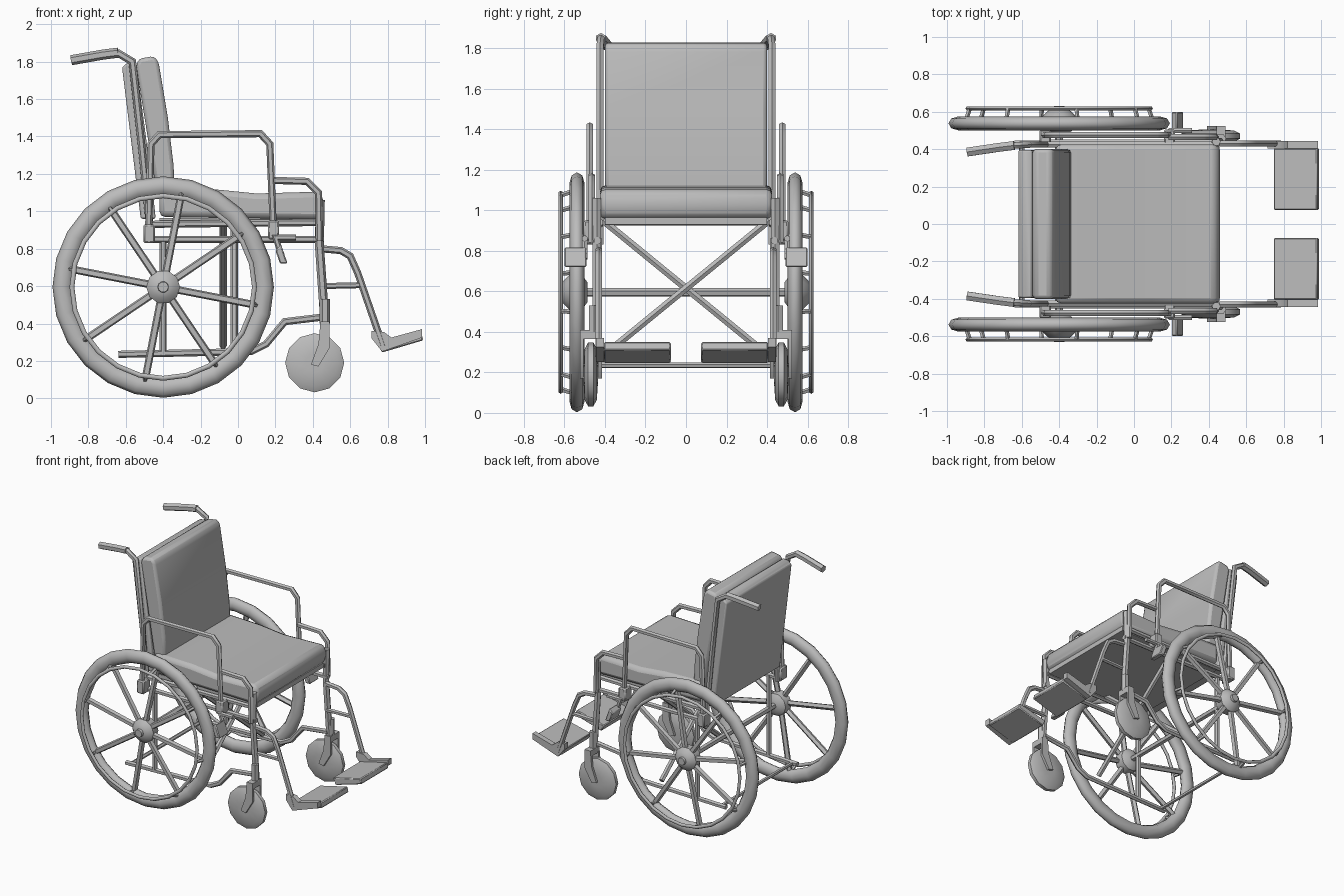
import bpy, bmesh, math
from mathutils import Vector

if "Cube" in bpy.data.objects:
    bpy.data.objects.remove(bpy.data.objects["Cube"])

grey = bpy.data.materials.new("plain grey")
grey.diffuse_color = (0.5, 0.5, 0.5, 1)
grey.use_nodes = True
grey.node_tree.nodes["Principled BSDF"].inputs["Base Color"].default_value = grey.diffuse_color


def finish(name, bm, mirror=False, bevel=0, segments=2, angle=40):
    """Turn a bmesh into an object, optionally bevelled and mirrored across y."""
    bmesh.ops.recalc_face_normals(bm, faces=bm.faces)
    me = bpy.data.meshes.new(name)
    bm.to_mesh(me)
    bm.free()
    me.materials.append(grey)
    for p in me.polygons:
        p.use_smooth = True
    me.set_sharp_from_angle(angle=math.radians(angle))
    ob = bpy.data.objects.new(name, me)
    bpy.context.collection.objects.link(ob)
    if bevel:
        b = ob.modifiers.new("round", 'BEVEL')
        b.width, b.segments, b.limit_method = bevel, segments, 'ANGLE'
    if mirror:
        m = ob.modifiers.new("mirror", 'MIRROR')
        m.use_axis = (False, True, False)
        m.use_mirror_merge = False
    return ob


def add_tube(bm, pts, r, sides=6):
    """Sweep a ring along a bent path with mitred corners."""
    pts = [Vector(p) for p in pts]
    dirs = [(b - a).normalized() for a, b in zip(pts, pts[1:])]
    side = dirs[0].orthogonal().normalized()
    if abs(dirs[0].y) < 0.9:
        side = (Vector((0, 1, 0)) - dirs[0] * dirs[0].y).normalized()
    up = dirs[0].cross(side)
    ring = [pts[0] + r * (math.cos(a) * side + math.sin(a) * up)
            for a in (math.tau * (i + .5) / sides for i in range(sides))]
    rings = [[bm.verts.new(v) for v in ring]]
    for i, d in enumerate(dirs):
        n = (d + dirs[i + 1]).normalized() if i + 1 < len(dirs) else d
        ring = [v + d * ((pts[i + 1] - v).dot(n) / d.dot(n)) for v in ring]
        rings.append([bm.verts.new(v) for v in ring])
    for a, b in zip(rings, rings[1:]):
        for k in range(sides):
            j = (k + 1) % sides
            bm.faces.new((a[k], a[j], b[j], b[k]))
    bm.faces.new(rings[0])
    bm.faces.new(rings[-1])


def tube(name, pts, r=0.019, mirror=True, sides=6):
    bm = bmesh.new()
    add_tube(bm, pts, r, sides)
    return finish(name, bm, mirror, angle=50)


def side_tube(name, y, xz, r=0.019):
    return tube(name, [(x, y, z) for x, z in xz], r)


def slab(name, profile, y0, y1, bevel=0, mirror=False, segments=2):
    """Extrude an xz outline from y0 to y1."""
    bm = bmesh.new()
    a = [bm.verts.new((x, y0, z)) for x, z in profile]
    b = [bm.verts.new((x, y1, z)) for x, z in profile]
    bm.faces.new(a)
    bm.faces.new(b)
    for i in range(len(a)):
        j = (i + 1) % len(a)
        bm.faces.new((a[i], a[j], b[j], b[i]))
    return finish(name, bm, mirror, bevel, segments)


def lathe(name, profile, cx, cz, segs, closed=False, angle=40):
    """Revolve (radius, y) points around a sideways axle."""
    bm = bmesh.new()
    rings = []
    for i in range(segs):
        t = math.tau * i / segs
        rings.append([bm.verts.new((cx + r * math.cos(t), y, cz + r * math.sin(t)))
                      for r, y in profile])
    n = len(profile)
    for i in range(segs):
        a, b = rings[i], rings[(i + 1) % segs]
        for k in range(n if closed else n - 1):
            j = (k + 1) % n
            bm.faces.new((a[k], a[j], b[j], b[k]))
    if not closed:
        bm.faces.new([q[0] for q in rings])
        bm.faces.new([q[-1] for q in rings])
    return finish(name, bm, True, angle=angle)


def ring(name, R, y, rr, ry, cx, cz, segs, sides):
    prof = [(R + rr * math.cos(math.tau * i / sides), y + ry * math.sin(math.tau * i / sides))
            for i in range(sides)]
    return lathe(name, prof, cx, cz, segs, True, 60)


# Large wheels: tyre, hand rim, hub, spokes and rim standoffs
WX, WZ = -0.40, 0.595
ring("tyre", 0.54, 0.538, 0.052, 0.037, WX, WZ, 24, 8)
ring("hand_rim", 0.488, 0.618, 0.013, 0.012, WX, WZ, 24, 6)
lathe("wheel_hub", [(0.05, 0.485), (0.085, 0.51), (0.09, 0.575), (0.06, 0.605),
                    (0.03, 0.612), (0.028, 0.63)], WX, WZ, 10)
spokes, pegs = bmesh.new(), bmesh.new()
for i in range(8):
    t = math.radians(34 + 45 * i)
    c, s = math.cos(t), math.sin(t)
    add_tube(spokes, [(WX + r * c, y, WZ + r * s) for r, y in ((0.06, 0.56), (0.50, 0.54))], 0.021, 5)
    add_tube(pegs, [(WX + r * c, y, WZ + r * s) for r, y in ((0.51, 0.55), (0.488, 0.615))], 0.012, 5)
finish("wheel_spokes", spokes, True, angle=50)
finish("rim_standoffs", pegs, True)
tube("axle", [(WX, -0.52, WZ), (WX, 0.52, WZ)], 0.022, False)

# Front casters with forks
lathe("caster_wheel", [(0.05, 0.435), (0.125, 0.44), (0.158, 0.457), (0.158, 0.483),
                       (0.125, 0.5), (0.05, 0.505)], 0.41, 0.19, 12, angle=50)
FORK = [(0.44, 0.40), (0.49, 0.40), (0.49, 0.27), (0.43, 0.17), (0.39, 0.18), (0.43, 0.29)]
for nm, y in (("fork_inner_arm", 0.415), ("fork_outer_arm", 0.506)):
    slab(nm, FORK, y, y + 0.018, mirror=True)
slab("fork_crown", [(0.44, 0.365), (0.49, 0.365), (0.49, 0.41), (0.44, 0.41)], 0.415, 0.524, mirror=True)
side_tube("fork_stem", 0.455, [(0.465, 0.40), (0.465, 0.53)], 0.028)

# Seat cushion, puffed front edge, and sling below it
slab("seat_cushion", [(-0.42, 0.97), (0.44, 0.955), (0.465, 1.03), (0.44, 1.105),
                      (0.1, 1.095), (-0.1, 1.115), (-0.42, 1.125)], -0.425, 0.425, 0.03)
slab("seat_sling", [(-0.42, 0.925), (0.44, 0.93), (0.44, 0.965), (-0.42, 0.965)], -0.40, 0.40)

# Backrest cushion and rear panel
slab("back_cushion", [(-0.43, 1.07), (-0.335, 1.07), (-0.345, 1.25), (-0.375, 1.5), (-0.425, 1.80),
                      (-0.45, 1.83), (-0.53, 1.815), (-0.545, 1.78)], -0.40, 0.40, 0.025)
slab("back_panel", [(-0.52, 0.96), (-0.44, 0.96), (-0.46, 1.15), (-0.545, 1.80),
                    (-0.59, 1.795), (-0.62, 1.77)], -0.395, 0.395, 0.01)

# Back posts ending in push handles
tube("back_post", [(-0.475, 0.425, 0.83), (-0.475, 0.425, 0.95), (-0.515, 0.425, 1.35),
                   (-0.565, 0.425, 1.80), (-0.64, 0.42, 1.845), (-0.72, 0.41, 1.84)], 0.02)
tube("push_handle", [(-0.64, 0.42, 1.848), (-0.72, 0.41, 1.838), (-0.89, 0.385, 1.808)], 0.027)

# Armrests and the lower front loop
side_tube("armrest", 0.475, [(-0.48, 0.84), (-0.465, 1.36), (-0.42, 1.41), (0.12, 1.415),
                             (0.17, 1.36), (0.19, 0.88)])
side_tube("arm_front_loop", 0.465, [(0.185, 1.165), (0.37, 1.16), (0.43, 1.10), (0.435, 0.84)])
for nm, x, z in (("arm_socket_front", 0.19, 0.90), ("arm_socket_rear", -0.475, 0.88)):
    slab(nm, [(x - .03, z - .05), (x + .03, z - .05), (x + .03, z + .05), (x - .03, z + .05)],
         0.42, 0.505, 0.008, True, 1)

# Side frame
side_tube("seat_rail", 0.425, [(-0.48, 0.93), (0.44, 0.94)])
side_tube("middle_rail", 0.435, [(-0.48, 0.85), (0.46, 0.85)])
side_tube("front_post", 0.44, [(0.44, 1.06), (0.435, 0.82), (0.465, 0.40)], 0.024)
side_tube("axle_post", 0.43, [(-0.40, 0.86), (-0.40, 0.23)])
side_tube("lower_rail", 0.43, [(0.46, 0.435), (0.25, 0.41), (0.15, 0.29), (0.07, 0.25), (-0.64, 0.235)])
tube("rear_crossbar", [(-0.60, -0.43, 0.235), (-0.60, 0.43, 0.235)], 0.014, False)

# Folding cross brace under the seat
for nm, x, s in (("cross_brace_a", -0.08, 1), ("cross_brace_b", -0.02, -1)):
    tube(nm, [(x, -0.41 * s, 0.95), (x, 0.41 * s, 0.28)], 0.02, False)

# Wheel brakes
side_tube("brake_arm", 0.50, [(0.31, 0.86), (0.20, 0.86), (0.235, 0.76)], 0.016)
slab("brake_pad", [(0.20, 0.79), (0.23, 0.82), (0.255, 0.75), (0.265, 0.72), (0.225, 0.72)],
     0.49, 0.60, 0.006, True, 1)

# Leg rests and foot plates
side_tube("leg_hanger", 0.43, [(0.44, 0.80), (0.55, 0.79), (0.60, 0.76), (0.64, 0.67), (0.775, 0.28)])
side_tube("leg_brace", 0.43, [(0.45, 0.60), (0.65, 0.605)], 0.016)
slab("foot_bracket", [(0.715, 0.32), (0.77, 0.25), (0.80, 0.26), (0.985, 0.325), (0.985, 0.37),
                      (0.82, 0.325), (0.78, 0.355), (0.715, 0.36)], 0.405, 0.445, mirror=True)
slab("foot_plate", [(0.745, 0.295), (0.77, 0.245), (0.99, 0.31), (0.98, 0.35)],
     0.075, 0.405, 0.006, True, 1)
